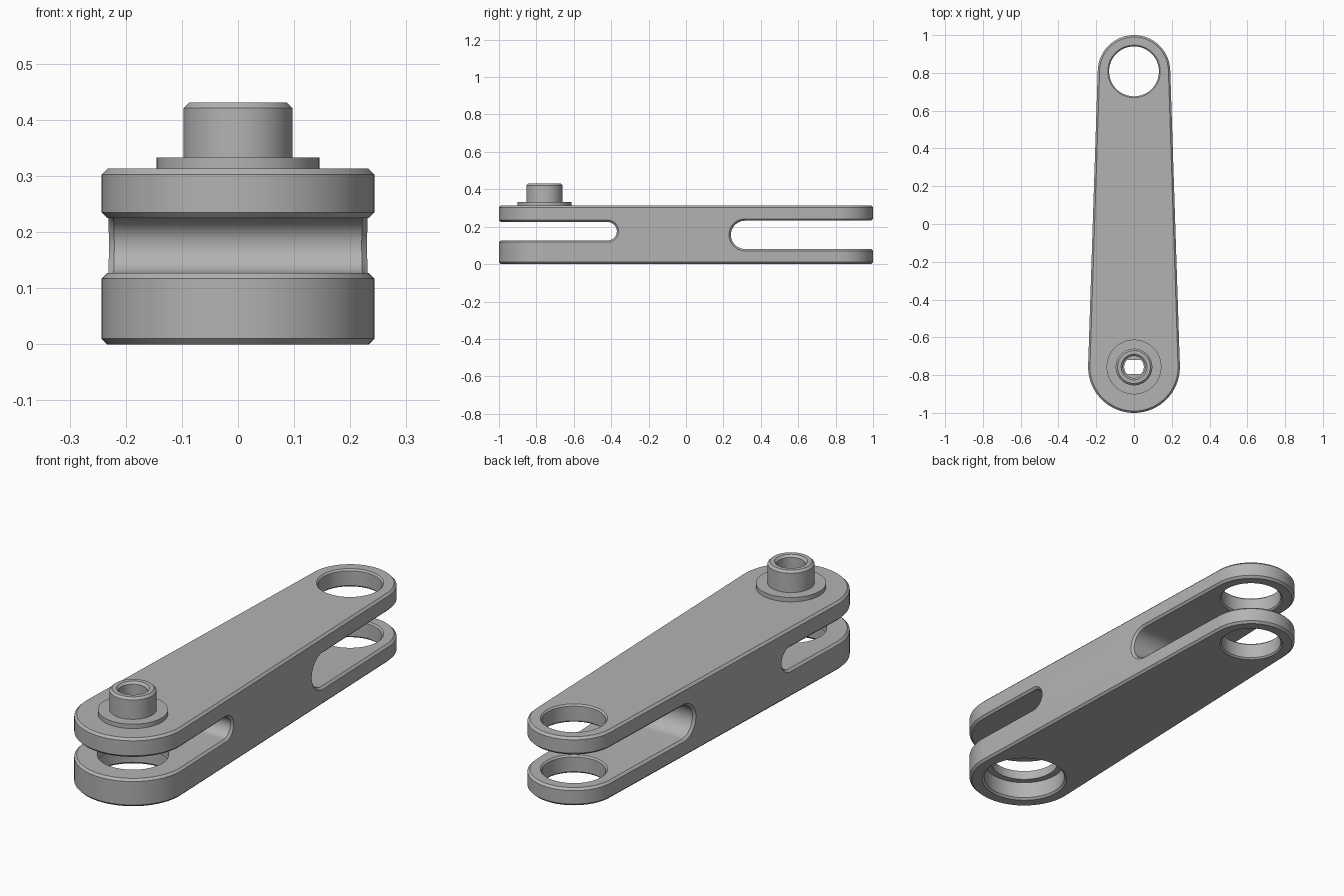
import bpy, bmesh
from math import pi, cos, sin, asin, radians

if "Cube" in bpy.data.objects:
    bpy.data.objects.remove(bpy.data.objects["Cube"], do_unlink=True)

steel = bpy.data.materials.new("plain grey metal")
steel.use_nodes = True
GREY = (0.45, 0.45, 0.45, 1)
steel.diffuse_color = GREY
steel.node_tree.nodes["Principled BSDF"].inputs["Base Color"].default_value = GREY

HEIGHT = 0.313
R_FRONT, R_REAR = 0.243, 0.192
Y_FRONT, Y_REAR = -1 + R_FRONT, 1 - R_REAR


def make_object(name, bm):
    bmesh.ops.recalc_face_normals(bm, faces=bm.faces)
    mesh = bpy.data.meshes.new(name)
    bm.to_mesh(mesh)
    bm.free()
    mesh.materials.append(steel)
    obj = bpy.data.objects.new(name, mesh)
    bpy.context.collection.objects.link(obj)
    return obj


def extrude(name, outline, offset):
    bm = bmesh.new()
    face = bm.faces.new([bm.verts.new(p) for p in outline])
    ext = bmesh.ops.extrude_face_region(bm, geom=[face])
    moved = [g for g in ext["geom"] if isinstance(g, bmesh.types.BMVert)]
    bmesh.ops.translate(bm, verts=moved, vec=offset)
    return make_object(name, bm)


def lathe(name, y, profile, segments=72):
    """Turned solid around a vertical axis; profile is (radius, z) pairs."""
    bm = bmesh.new()
    rings = [[bm.verts.new((r * cos(2 * pi * i / segments),
                            y + r * sin(2 * pi * i / segments), z))
              for i in range(segments)] for r, z in profile]
    for low, high in zip(rings, rings[1:]):
        for i in range(segments):
            j = (i + 1) % segments
            bm.faces.new((low[i], low[j], high[j], high[i]))
    bm.faces.new(rings[0])
    bm.faces.new(rings[-1])
    return make_object(name, bm)


def apply_modifiers(obj):
    deps = bpy.context.evaluated_depsgraph_get()
    mesh = bpy.data.meshes.new_from_object(obj.evaluated_get(deps))
    obj.modifiers.clear()
    obj.data = mesh


def boolean(obj, tool, operation="DIFFERENCE"):
    mod = obj.modifiers.new(operation.lower(), "BOOLEAN")
    mod.operation, mod.object, mod.solver = operation, tool, "EXACT"
    apply_modifiers(obj)
    bpy.data.objects.remove(tool, do_unlink=True)


# Tapered arm with round ends
tilt = asin((R_FRONT - R_REAR) / (Y_REAR - Y_FRONT))


def arc(y, r, start, end, steps=40):
    return [(r * cos(start + (end - start) * i / steps),
             y + r * sin(start + (end - start) * i / steps), 0)
            for i in range(steps + 1)]


outline = (arc(Y_REAR, R_REAR, tilt, pi - tilt)
           + arc(Y_FRONT, R_FRONT, pi - tilt, 2 * pi + tilt))
arm = extrude("arm", outline, (0, 0, HEIGHT))


# Fork slots with rounded inner ends
def cut_slot(direction, y_end, z_low, z_high):
    r, z = (z_high - z_low) / 2, (z_high + z_low) / 2
    centre = y_end + direction * r
    pts = [(-0.5, direction * 1.2, z_low)]
    for i in range(25):
        a = -pi / 2 + pi * i / 24
        pts.append((-0.5, centre - direction * r * cos(a), z + r * sin(a)))
    pts.append((-0.5, direction * 1.2, z_high))
    boolean(arm, extrude("slot_cutter", pts, (1, 0, 0)))


cut_slot(-1, -0.37, 0.127, 0.225)
cut_slot(1, 0.24, 0.081, 0.232)

# Small chamfer along every outer edge
bevel = arm.modifiers.new("chamfer", "BEVEL")
bevel.width, bevel.segments = 0.01, 1
bevel.limit_method, bevel.angle_limit = "ANGLE", radians(40)
apply_modifiers(arm)


# Rear holes, chamfered on both faces of each plate
def cut_hole(y, r, z0, z1, c=0.007):
    e = 0.01
    boolean(arm, lathe("hole_cutter", y, [
        (r + c + e, z0 - e), (r, z0 + c), (r, z1 - c), (r + c + e, z1 + e)]))


cut_hole(Y_REAR, 0.132, 0, 0.081)
cut_hole(Y_REAR, 0.132, 0.232, HEIGHT)

# Front lower socket: wide counterbore and a narrower lip
boolean(arm, lathe("socket_cutter", Y_FRONT, [
    (0.197, -0.01), (0.178, 0.009), (0.178, 0.085),
    (0.148, 0.085), (0.148, 0.14)]))

# Pin with flange and chamfered bore
pin = lathe("pin", Y_FRONT, [
    (0.145, HEIGHT - 0.005), (0.145, 0.333), (0.097, 0.333),
    (0.097, 0.421), (0.087, 0.431), (0.068, 0.431),
    (0.058, 0.421), (0.058, 0.37)])


# Through hole with two flats
def flat_sided_cutter():
    cutter = lathe("bore_cutter", Y_FRONT, [(0.052, 0.2), (0.052, 0.4)])
    bm = bmesh.new()
    bmesh.ops.create_cube(bm, size=1)
    bmesh.ops.scale(bm, verts=bm.verts, vec=(0.3, 0.074, 1))
    bmesh.ops.translate(bm, verts=bm.verts, vec=(0, Y_FRONT, 0.3))
    boolean(cutter, make_object("flats", bm), "INTERSECT")
    return cutter


for part in (arm, pin):
    boolean(part, flat_sided_cutter())

# Smooth round walls, crisp edges
for part in (arm, pin):
    bpy.ops.object.select_all(action="DESELECT")
    part.select_set(True)
    bpy.context.view_layer.objects.active = part
    bpy.ops.object.shade_smooth_by_angle(angle=radians(25))
